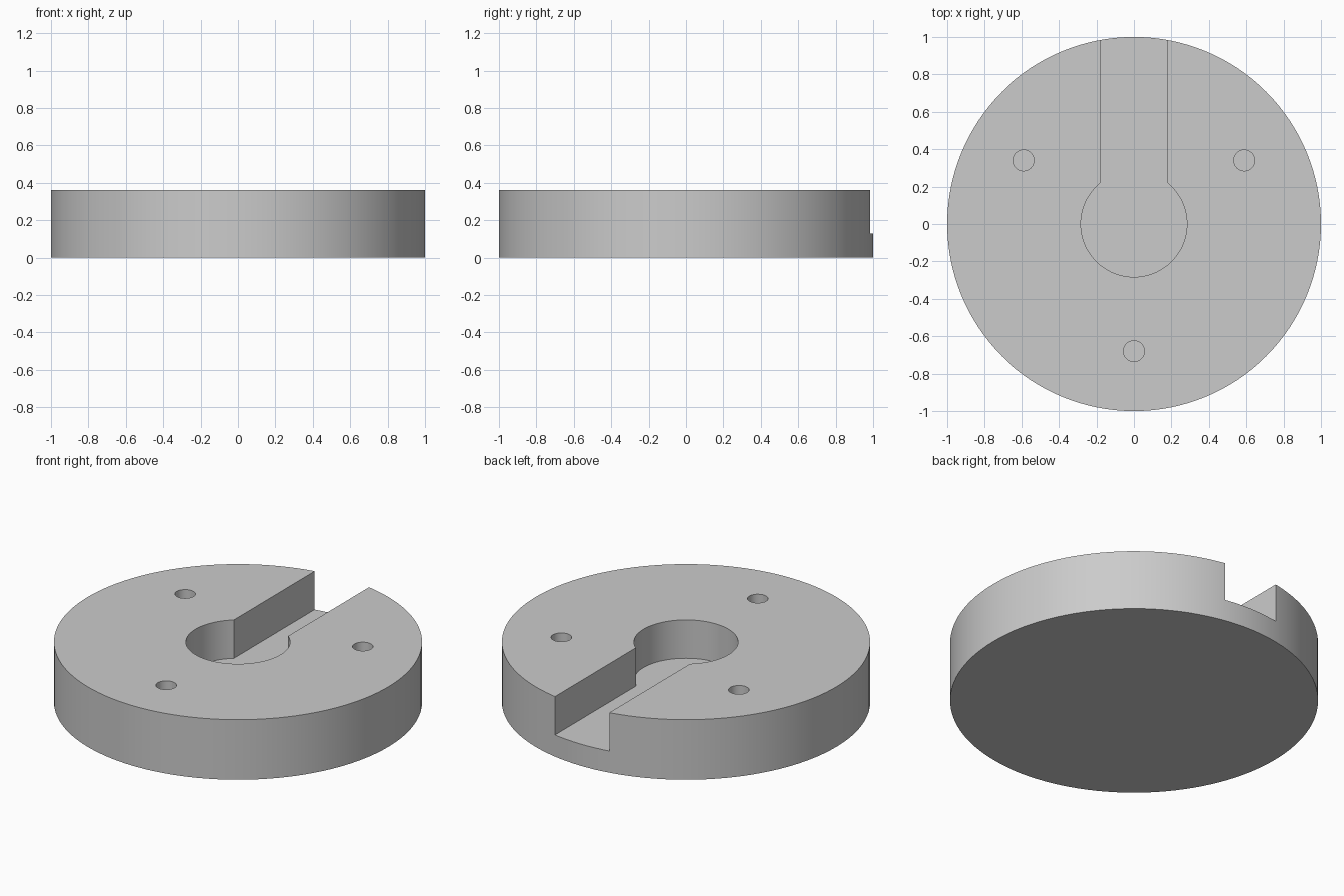
import bpy, bmesh
from math import sin, cos, pi, asin, radians

if "Cube" in bpy.data.objects:
    bpy.data.objects.remove(bpy.data.objects["Cube"], do_unlink=True)

HEIGHT, FLOOR = 0.36, 0.13
POCKET_R, SLOT_HALF = 0.283, 0.18
HOLE_R, HOLE_CIRCLE = 0.056, 0.68

grey = bpy.data.materials.new("plain grey")
grey.use_nodes = True
grey.diffuse_color = (0.6, 0.6, 0.6, 1)
grey.node_tree.nodes["Principled BSDF"].inputs["Base Color"].default_value = (0.6, 0.6, 0.6, 1)


def arc(radius, start, end, steps, cx=0, cy=0):
    angles = [start + (end - start) * i / steps for i in range(steps + 1)]
    return [(cx + radius * cos(a), cy + radius * sin(a)) for a in angles]


def prism(name, outline, bottom, top):
    """Extrude a flat outline from bottom to top."""
    bm = bmesh.new()
    base = bm.faces.new([bm.verts.new((x, y, bottom)) for x, y in outline])
    extruded = bmesh.ops.extrude_face_region(bm, geom=[base], use_keep_orig=True)
    moved = [v for v in extruded["geom"] if isinstance(v, bmesh.types.BMVert)]
    bmesh.ops.translate(bm, verts=moved, vec=(0, 0, top - bottom))
    bmesh.ops.recalc_face_normals(bm, faces=bm.faces)
    mesh = bpy.data.meshes.new(name)
    bm.to_mesh(mesh)
    bm.free()
    mesh.materials.append(grey)
    obj = bpy.data.objects.new(name, mesh)
    bpy.context.collection.objects.link(obj)
    return obj


# Round plate
plate = prism("slotted_disc", arc(1, 0, 2 * pi, 128)[:-1], 0, HEIGHT)

# Keyhole pocket: round centre with a straight slot out through the back
corner = asin(SLOT_HALF / POCKET_R)
keyhole = arc(POCKET_R, pi / 2 + corner, 2.5 * pi - corner, 64)
keyhole += [(SLOT_HALF, 1.2), (-SLOT_HALF, 1.2)]
cutters = [prism("keyhole_cutter", keyhole, FLOOR, HEIGHT + 0.1)]

# Three blind screw holes
for i in range(3):
    a = radians(30 + 120 * i)
    outline = arc(HOLE_R, 0, 2 * pi, 32, HOLE_CIRCLE * cos(a), HOLE_CIRCLE * sin(a))[:-1]
    cutters.append(prism("screw_hole_cutter", outline, FLOOR, HEIGHT + 0.1))

# Cut the recesses and discard the cutters
bpy.ops.object.select_all(action="DESELECT")
plate.select_set(True)
bpy.context.view_layer.objects.active = plate
for cutter in cutters:
    cutter.hide_render = True
    cut = plate.modifiers.new("recess", "BOOLEAN")
    cut.operation = "DIFFERENCE"
    cut.solver = "EXACT"
    cut.object = cutter
    bpy.ops.object.modifier_apply(modifier=cut.name)
    bpy.data.objects.remove(cutter, do_unlink=True)

bpy.ops.object.shade_smooth_by_angle(angle=radians(30))
